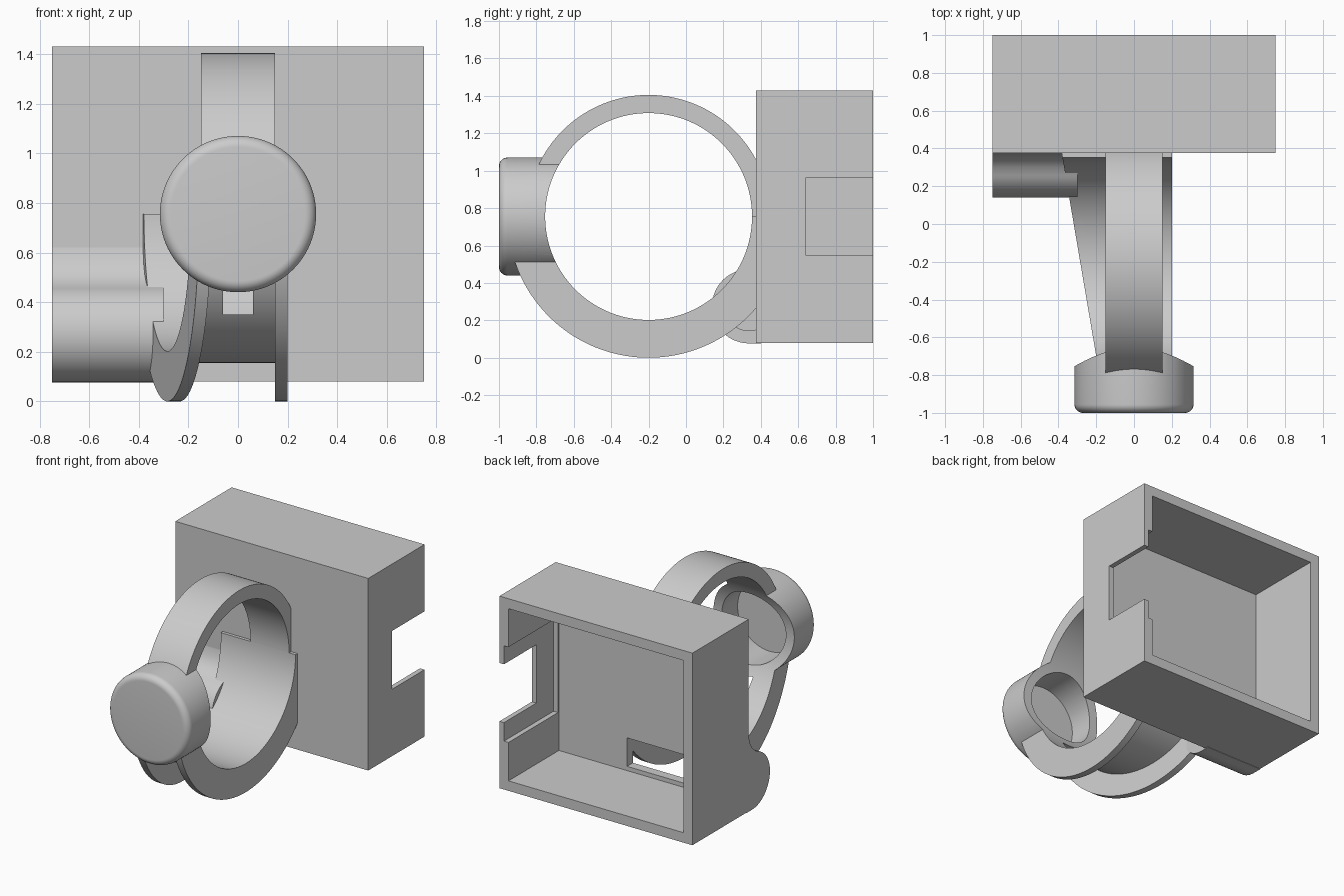
import bpy, bmesh, math
from mathutils import Vector

old = bpy.data.objects.get("Cube")
if old:
    bpy.data.objects.remove(old, do_unlink=True)

grey = bpy.data.materials.new("plain_grey")
grey.use_nodes = True
grey.diffuse_color = (0.6, 0.6, 0.6, 1)
grey.node_tree.nodes["Principled BSDF"].inputs["Base Color"].default_value = (0.6, 0.6, 0.6, 1)

AXIS_Y, AXIS_Z = -0.2, 0.755      # centre line of the ring
BORE, SHELL, FLANGE, ARCH = 0.553, 0.6, 0.755, 0.65
PANEL = 0.375                     # front plane of the housing
BURY = 0.4                        # depth to which parts sink into it


def finish(name, bm):
    bmesh.ops.recalc_face_normals(bm, faces=bm.faces[:])
    mesh = bpy.data.meshes.new(name)
    bm.to_mesh(mesh)
    bm.free()
    mesh.materials.append(grey)
    obj = bpy.data.objects.new(name, mesh)
    bpy.context.collection.objects.link(obj)
    return obj


def activate(obj):
    bpy.ops.object.select_all(action='DESELECT')
    obj.select_set(True)
    bpy.context.view_layer.objects.active = obj


def block(name, x0, x1, y0, y1, z0, z1):
    bm = bmesh.new()
    bmesh.ops.create_cube(bm, size=1)
    for v in bm.verts:
        v.co = Vector(((x0 + x1) / 2 + v.co.x * (x1 - x0),
                       (y0 + y1) / 2 + v.co.y * (y1 - y0),
                       (z0 + z1) / 2 + v.co.z * (z1 - z0)))
    return finish(name, bm)


def extrude_x(name, profile, x0, x1):
    """Solid from a (y, z) outline, drawn out along x."""
    bm = bmesh.new()
    face = bm.faces.new([bm.verts.new((x0, y, z)) for y, z in profile])
    new = bmesh.ops.extrude_face_region(bm, geom=[face])["geom"]
    bmesh.ops.translate(bm, vec=(x1 - x0, 0, 0),
                        verts=[g for g in new if isinstance(g, bmesh.types.BMVert)])
    return finish(name, bm)


def circle(y, z, r, start=0, end=360, n=96):
    full = end - start == 360
    angles = [math.radians(start + (end - start) * i / n) for i in range(n if full else n + 1)]
    return [(y + r * math.cos(a), z + r * math.sin(a)) for a in angles]


def spin_y(name, profile, n=96):
    """Solid turned about the cup axis from (radius, y) points, ends on the axis."""
    bm = bmesh.new()
    verts = [bm.verts.new((r, y, AXIS_Z)) for r, y in profile]
    edges = [bm.edges.new(p) for p in zip(verts, verts[1:])]
    bmesh.ops.spin(bm, geom=verts + edges, cent=(0, 0, AXIS_Z), axis=(0, 1, 0),
                   angle=math.tau, steps=n)
    bmesh.ops.remove_doubles(bm, verts=bm.verts[:], dist=0.0001)
    return finish(name, bm)


def sector(name, r0, r1, left, right, start, end, n=90):
    """Curved bar about the ring centre; its sides are functions of y."""
    bm = bmesh.new()
    loops = []
    for i in range(n + 1):
        a = math.radians(start + (end - start) * i / n)
        loop = []
        for r, side in ((r0, left), (r1, left), (r1, right), (r0, right)):
            y = AXIS_Y + r * math.cos(a)
            loop.append(bm.verts.new((side(y), y, AXIS_Z + r * math.sin(a))))
        loops.append(loop)
    for a, b in zip(loops, loops[1:]):
        for k in range(4):
            bm.faces.new((a[k], a[k - 1], b[k - 1], b[k]))
    bm.faces.new(loops[0])
    bm.faces.new(loops[-1])
    cut = bmesh.ops.bisect_plane(bm, geom=bm.verts[:] + bm.edges[:] + bm.faces[:],
                                 plane_co=(0, BURY, 0), plane_no=(0, 1, 0), clear_outer=True)
    rim = [g for g in cut["geom_cut"] if isinstance(g, bmesh.types.BMEdge)]
    if rim:
        bmesh.ops.holes_fill(bm, edges=rim)
    return finish(name, bm)


def carve(obj, *cutters):
    for cutter in cutters:
        activate(obj)
        mod = obj.modifiers.new("cut", 'BOOLEAN')
        mod.operation, mod.solver, mod.object = 'DIFFERENCE', 'EXACT', cutter
        bpy.ops.object.modifier_apply(modifier=mod.name)


def const(x):
    return lambda y: x


def slant(offset=0):
    return lambda y: -0.285 + offset - 0.17 * (y - AXIS_Y)


# Housing open at the back, with side notch, inner recess and cable slot
housing = block("housing", -0.75, 0.75, PANEL, 1, 0.08, 1.43)
tools = [
    block("cavity_cutter", -0.68, 0.68, 0.44, 1.2, 0.15, 1.36),
    block("notch_cutter", 0.6, 0.9, 0.64, 1.2, 0.55, 0.96),
    block("recess_cutter", 0.6, 0.715, 0.45, 1.2, 0.42, 1.09),
    block("slot_cutter", -0.68, 0.15, 0.3, 0.5, 0.18, 0.38),
]
carve(housing, *tools)

# Upper arch and lower channel of the ring
arch = sector("upper_arch", BORE, ARCH, const(-0.15), const(0.15), 0, 180)
trough = sector("trough", BORE, SHELL, slant(0.05), const(0.15), 180, 360)
right_flange = sector("straight_flange", BORE, FLANGE, const(0.15), const(0.2), 180, 360)
left_flange = sector("slanted_flange", BORE, FLANGE, slant(), slant(0.05), 180, 360)

# Round cup at the front of the ring, trimmed by the ring bore
edge = 0.045
rounding = [(0.315 - edge + edge * math.sin(t), -1 + edge - edge * math.cos(t))
            for t in [math.pi / 2 * i / 8 for i in range(9)]]
cup = spin_y("cup", [(0, -1)] + rounding + [(0.315, -0.5), (0, -0.5)])
cup_bore = spin_y("cup_bore_cutter", [(0, -0.93), (0.25, -0.93), (0.25, -0.4), (0, -0.4)])
ring_bore = extrude_x("ring_bore_cutter", circle(AXIS_Y, AXIS_Z, BORE, n=180), -0.6, 0.6)
carve(cup, ring_bore, cup_bore)
for part in (arch, trough, right_flange, left_flange):
    carve(part, cup_bore)

# Cable window in the trough
window = block("window_cutter", -0.06, 0.06, -0.95, -0.4, 0.35, 0.45)
carve(trough, window)

# Side conduit, blended up into the housing, hollow and open towards the ring
ty, tz, tr = 0.337, 0.275, 0.198
blend = [(BURY, 0.62), (PANEL, 0.62), (0.365, 0.56), (0.335, 0.51), (0.3, 0.477)]
outline = blend + circle(ty, tz, tr, 113, 270, 40) + [(BURY, tz - tr)]
conduit = extrude_x("side_conduit", outline, -0.75, -0.3)
conduit_bore = extrude_x("conduit_bore_cutter", circle(ty, tz, 0.13, n=48), -0.68, -0.2)
carve(conduit, conduit_bore)
carve(left_flange, conduit_bore)

# Drop the cutters and shade the curved parts
for tool in tools + [cup_bore, ring_bore, window, conduit_bore]:
    bpy.data.objects.remove(tool, do_unlink=True)
for part in (arch, trough, right_flange, left_flange, cup, conduit):
    activate(part)
    bpy.ops.object.shade_smooth_by_angle(angle=math.radians(30))
